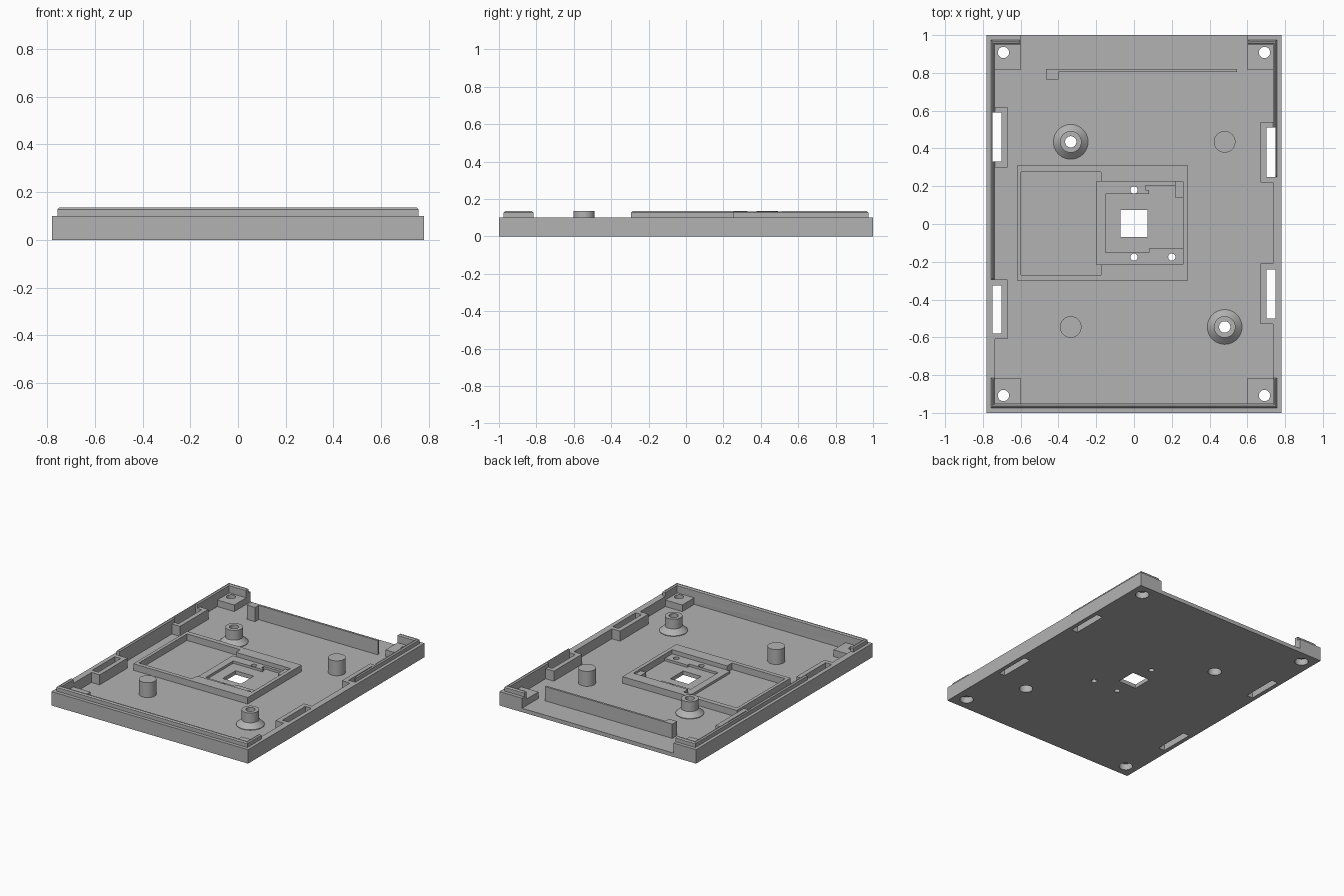
import bpy, bmesh, math
from mathutils import Matrix

if "Cube" in bpy.data.objects:
    bpy.data.objects.remove(bpy.data.objects["Cube"])

grey = bpy.data.materials.new("grey plastic")
grey.use_nodes = True
COLOUR = (0.45, 0.45, 0.45, 1)
grey.diffuse_color = COLOUR
grey.node_tree.nodes["Principled BSDF"].inputs["Base Color"].default_value = COLOUR

FLOOR, WALL, TOP = 0.028, 0.1, 0.135


def finish(name, bm):
    bmesh.ops.recalc_face_normals(bm, faces=bm.faces)
    mesh = bpy.data.meshes.new(name)
    bm.to_mesh(mesh)
    bm.free()
    mesh.materials.append(grey)
    obj = bpy.data.objects.new(name, mesh)
    bpy.context.collection.objects.link(obj)
    return obj


def prism(bm, outline, z0, z1, chamfer=0):
    """Extrude a plan outline between two heights."""
    face = bm.faces.new([bm.verts.new((x, y, z0)) for x, y in outline])
    new = bmesh.ops.extrude_face_region(bm, geom=[face])["geom"]
    top = [v for v in new if isinstance(v, bmesh.types.BMVert)]
    for v in top:
        v.co.z = z1
    if chamfer:
        edges = [e for e in new if isinstance(e, bmesh.types.BMEdge)]
        bmesh.ops.bevel(bm, geom=edges, offset=chamfer, segments=1, affect='EDGES')


def rect(x0, x1, y0, y1):
    return [(x0, y0), (x1, y0), (x1, y1), (x0, y1)]


def lathe(bm, x, y, profile, n=40):
    """Closed solid of revolution from (radius, height) pairs."""
    rings = [[bm.verts.new((x + r * math.cos(2 * math.pi * i / n),
                            y + r * math.sin(2 * math.pi * i / n), z))
              for i in range(n)] for r, z in profile]
    for a, b in zip(rings, rings[1:]):
        for i in range(n):
            bm.faces.new((a[i], a[(i + 1) % n], b[(i + 1) % n], b[i]))
    bm.faces.new(rings[0])
    bm.faces.new(rings[-1])


def solid(name, outline, z0, z1, chamfer=0):
    bm = bmesh.new()
    prism(bm, outline, z0, z1, chamfer)
    return finish(name, bm)


def cut(objs, cutter):
    """Subtract the cutter from each part, then drop it."""
    cutter.hide_render = True
    for obj in objs:
        mod = obj.modifiers.new("cut", 'BOOLEAN')
        mod.operation, mod.solver, mod.object = 'DIFFERENCE', 'EXACT', cutter
        bpy.context.view_layer.objects.active = obj
        bpy.ops.object.modifier_apply(modifier=mod.name)
    bpy.data.objects.remove(cutter)


# Tray: a slab hollowed out, with the back edge open between the corners
tray = solid("base_tray", rect(-0.78, 0.78, -1, 1), 0, WALL)
cavity = [(-0.735, -0.95), (0.735, -0.95), (0.735, 0.95), (0.6, 0.95),
          (0.6, 1.1), (-0.6, 1.1), (-0.6, 0.95), (-0.735, 0.95)]
cut([tray], solid("cavity_cutter", cavity, FLOOR, 0.3))

# Chamfered lips standing on the rim
XO, XI, YO, YI = 0.757, 0.735, 0.975, 0.95
lips = [solid("front_lip", [(-XO, -0.815), (-XO, -YO), (XO, -YO), (XO, -0.815),
                            (XI, -0.815), (XI, -YI), (-XI, -YI), (-XI, -0.815)],
              WALL, TOP, 0.008)]
for side, s, start in (("left", 1, 0.25), ("right", -1, -0.295)):
    lips.append(solid(side + "_lip", [(s * x, y) for x, y in (
        (XO, start), (XO, YO), (0.6, YO), (0.6, YI), (XI, YI), (XI, start))],
        WALL, TOP, 0.008))

# Corner screw blocks
blocks = []
for side, s in (("left", 1), ("right", -1)):
    for end, t in (("front", -1), ("back", 1)):
        blocks.append(solid(f"{end}_{side}_screw_block", rect(
            *sorted((s * 0.6, s * 0.736)), *sorted((t * 0.815, t * 0.951))), FLOOR, 0.075))

# Slot surrounds along the side walls
SLOTS = [(1, 0.25, 0.51), (1, -0.5, -0.24), (-1, 0.33, 0.59), (-1, -0.58, -0.325)]
surrounds = [solid("slot_surround", rect(*sorted((s * 0.67, s * 0.735)), a - 0.03, b + 0.03),
                   FLOOR, WALL) for s, a, b in SLOTS]

# Plain posts, and screw bosses with flared feet
for name, x, y in (("back_post", 0.48, 0.435), ("front_post", -0.335, -0.545)):
    bm = bmesh.new()
    lathe(bm, x, y, [(0.057, FLOOR), (0.057, TOP)])
    finish(name, bm)
BOSSES = [(-0.335, 0.435), (0.48, -0.545)]
bosses = []
for x, y in BOSSES:
    bm = bmesh.new()
    lathe(bm, x, y, [(0.092, FLOOR), (0.092, FLOOR + 0.004), (0.057, 0.065), (0.057, TOP)])
    bosses.append(finish("screw_boss", bm))

# Back rib with its end tab
solid("back_rib", [(-0.465, 0.765), (-0.4, 0.765), (-0.4, 0.805), (0.545, 0.805),
                   (0.545, 0.82), (-0.465, 0.82)], FLOOR, 0.13)

# Circuit board frame, opened by a stepped pocket
frame = solid("board_frame", rect(-0.62, 0.287, -0.3, 0.31), FLOOR, 0.075)
pocket = [(-0.597, -0.27), (-0.175, -0.27), (-0.175, -0.215), (0.26, -0.215),
          (0.26, 0.225), (-0.175, 0.225), (-0.175, 0.275), (-0.597, 0.275)]
cut([frame], solid("pocket_cutter", pocket, 0, 0.3))

# Raised board seat with a shallow recess and a key block
seat = solid("board_seat", rect(-0.2, 0.26, -0.215, 0.225), FLOOR, 0.045)
recess = [(-0.15, -0.15), (0.08, -0.15), (0.08, -0.13), (0.3, -0.13), (0.3, 0.205),
          (0.06, 0.205), (0.06, 0.18), (0.08, 0.18), (0.08, 0.16), (-0.15, 0.16)]
cut([seat], solid("recess_cutter", recess, 0, 0.3))
solid("key_block", rect(0.218, 0.26, 0.14, 0.225), FLOOR, 0.06)

# Through cuts: slots, window, pin holes and counterbored screw holes
bm = bmesh.new()
for s, a, b in SLOTS:
    prism(bm, rect(*sorted((s * 0.702, s * 0.75)), a, b), -0.1, 0.3)
prism(bm, rect(-0.072, 0.072, -0.07, 0.075), -0.1, 0.3)
for x, y in ((0, 0.18), (0, -0.175), (0.2, -0.175)):
    lathe(bm, x, y, [(0.019, -0.1), (0.019, 0.3)], 24)
corners = [(s * 0.691, t * 0.908) for s in (-1, 1) for t in (-1, 1)]
for x, y in corners + BOSSES:
    depth = 0.07 if (x, y) in BOSSES else 0.045
    lathe(bm, x, y, [(0.045, -0.1), (0.045, depth), (0.03, depth), (0.03, 0.3)])
cut([tray, seat] + lips + blocks + surrounds + bosses, finish("hole_cutter", bm))

# Smooth the round parts, keeping hard edges crisp
bpy.ops.object.select_all(action='DESELECT')
for obj in bpy.context.collection.objects:
    if obj.type == 'MESH' and grey.name in obj.data.materials:
        obj.select_set(True)
        bpy.context.view_layer.objects.active = obj
bpy.ops.object.shade_smooth_by_angle(angle=math.radians(30))
